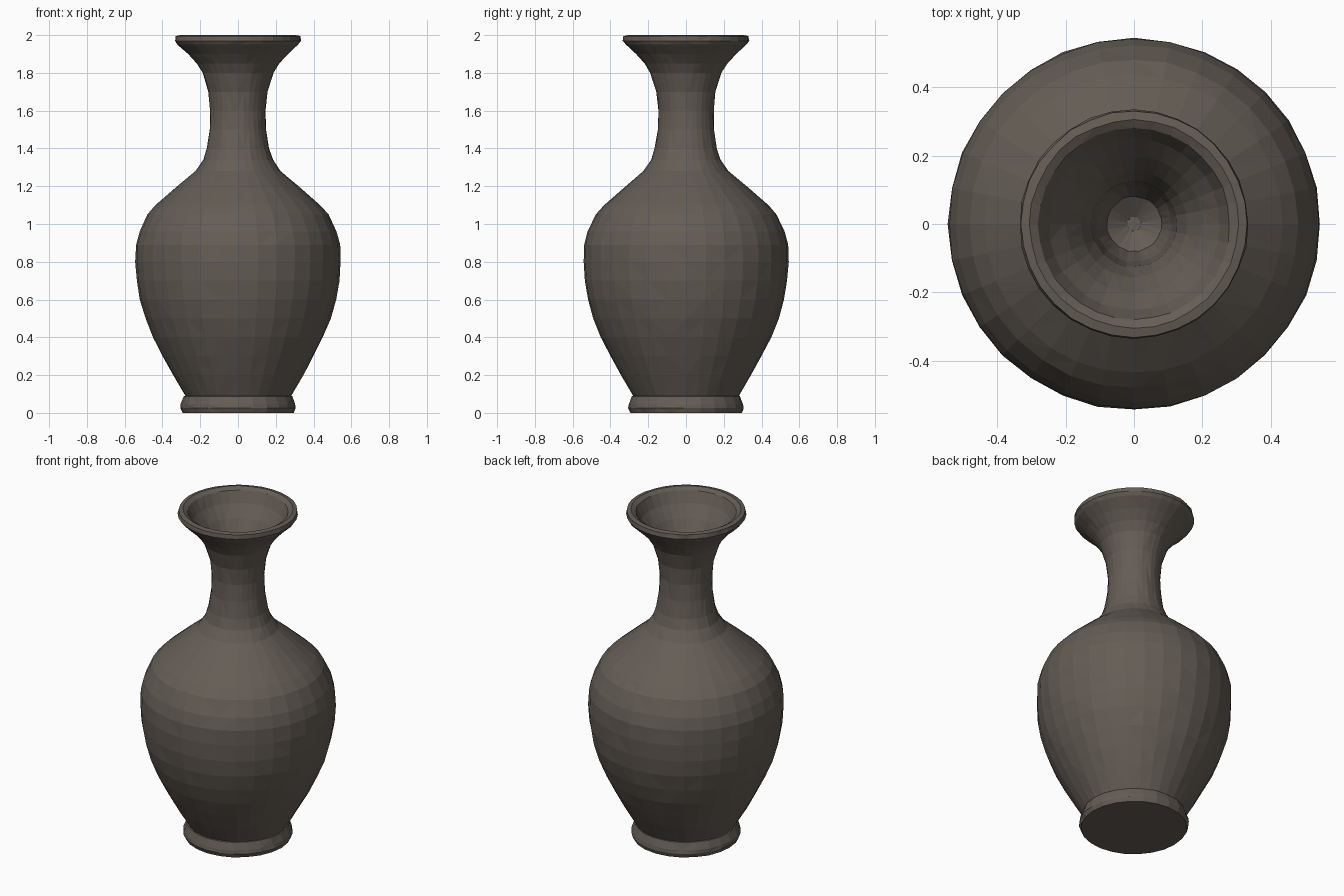
import bpy, bmesh, math, random

random.seed(4)
cube = bpy.data.objects.get("Cube")
if cube:
    bpy.data.objects.remove(cube, do_unlink=True)

clay = bpy.data.materials.new("dark_clay")
clay.use_nodes = True
colour = (0.13, 0.11, 0.092, 1)
clay.diffuse_color = colour
bsdf = next(n for n in clay.node_tree.nodes if n.type == 'BSDF_PRINCIPLED')
bsdf.inputs["Base Color"].default_value = colour
bsdf.inputs["Roughness"].default_value = 0.8


def lathe(name, profile, sides, wobble):
    """Spin (radius, height) points about z, closing both ends with a fan."""
    bm = bmesh.new()
    rings = []
    for r, z in profile:
        ring = []
        for i in range(sides):
            a = math.tau * i / sides
            rr = r + random.uniform(-wobble, wobble)
            ring.append(bm.verts.new((rr * math.cos(a), rr * math.sin(a), z)))
        rings.append(ring)
    for low, high in zip(rings, rings[1:]):
        for i in range(sides):
            j = (i + 1) % sides
            bm.faces.new((low[i], low[j], high[j], high[i]))
    bm.faces.new(rings[0][::-1])
    bm.faces.new(rings[-1])
    bmesh.ops.triangulate(bm, faces=bm.faces[:])
    bmesh.ops.recalc_face_normals(bm, faces=bm.faces[:])
    mesh = bpy.data.meshes.new(name)
    bm.to_mesh(mesh)
    bm.free()
    mesh.materials.append(clay)
    obj = bpy.data.objects.new(name, mesh)
    bpy.context.collection.objects.link(obj)
    return obj


# Belly, shoulder, neck, flared lip, then the hollow running down into the neck
belly = [(.27, .06), (.28, .09), (.345, .2), (.4, .3), (.45, .4), (.49, .5),
         (.52, .6), (.536, .7), (.543, .8), (.54, .89), (.522, .96), (.48, 1.05)]
shoulder_neck = [(.435, 1.1), (.32, 1.2), (.225, 1.28), (.185, 1.34), (.165, 1.4),
                 (.15, 1.5), (.146, 1.6), (.156, 1.7), (.188, 1.8), (.22, 1.85)]
lip = [(.265, 1.9), (.32, 1.95), (.334, 1.97), (.33, 1.995), (.305, 2.0), (.28, 1.985)]
hollow = [(.25, 1.92), (.2, 1.85), (.155, 1.77), (.125, 1.68), (.11, 1.55), (.08, 1.45), (.02, 1.41)]
lathe("vase_body", belly + shoulder_neck + lip + hollow, 32, .002)

# Foot ring with a flat underside
lathe("foot_ring", [(.295, 0), (.306, .025), (.303, .045), (.287, .088), (.265, .092)], 24, .002)
